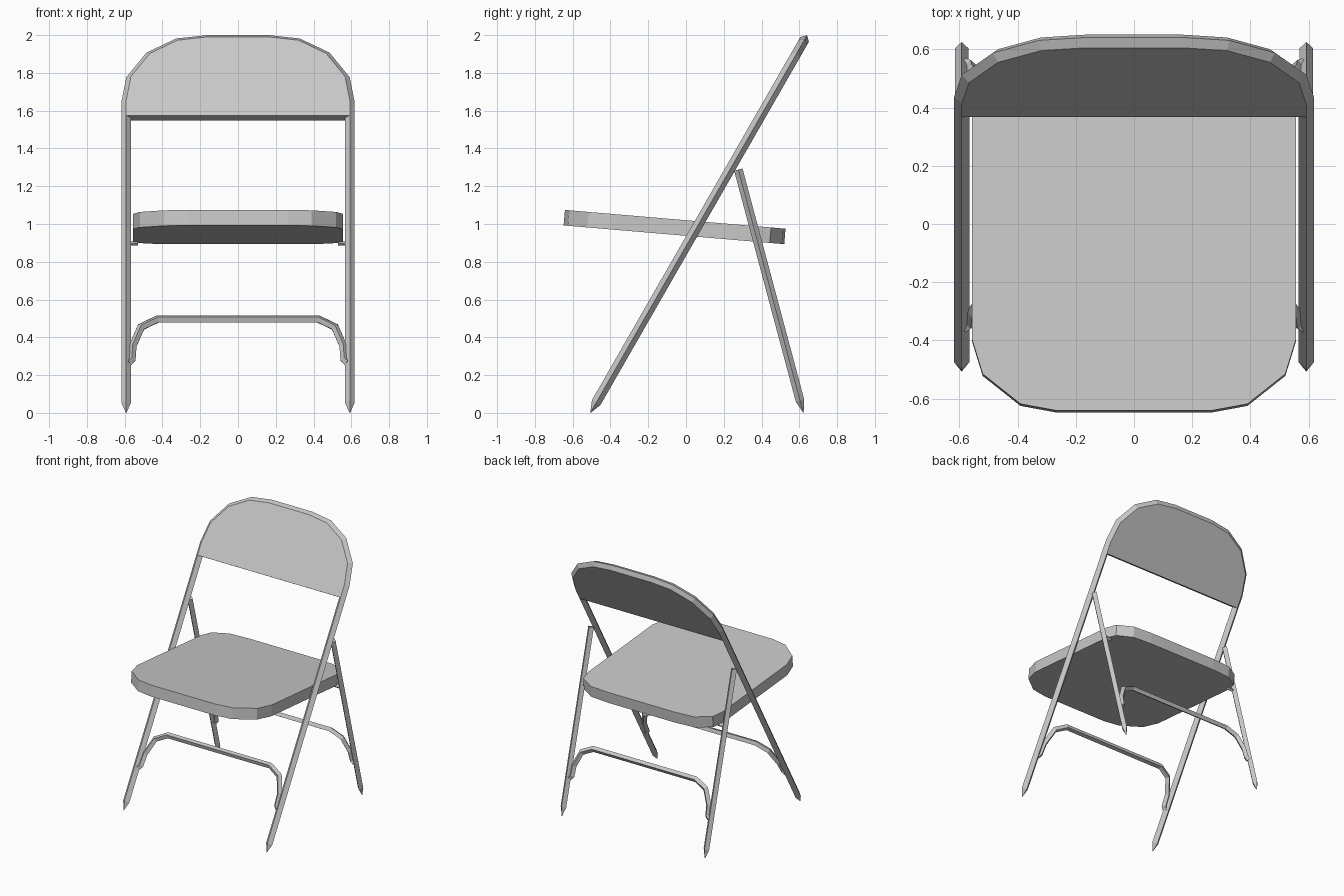
import bpy
import bmesh
from mathutils import Vector

cube = bpy.data.objects.get("Cube")
if cube:
    bpy.data.objects.remove(cube)

grey = bpy.data.materials.new("grey_painted_steel")
grey.use_nodes = True
COLOUR = (0.58, 0.58, 0.58, 1)
grey.diffuse_color = COLOUR
grey.node_tree.nodes["Principled BSDF"].inputs["Base Color"].default_value = COLOUR

X = Vector((1, 0, 0))


def finish(name, bm):
    bmesh.ops.recalc_face_normals(bm, faces=bm.faces)
    mesh = bpy.data.meshes.new(name)
    bm.to_mesh(mesh)
    bm.free()
    mesh.materials.append(grey)
    obj = bpy.data.objects.new(name, mesh)
    bpy.context.collection.objects.link(obj)
    return obj


def tube(name, path, normal, radius, tip_start=False, tip_end=False):
    """Sweep a diamond section along a path lying in one plane."""
    bm = bmesh.new()
    rings = []
    last = len(path) - 1
    for i, p in enumerate(path):
        before = (p - path[i - 1]).normalized() if i else None
        after = (path[i + 1] - p).normalized() if i < last else None
        # a pointed foot keeps the direction of the straight leg
        if tip_start and i < 2:
            before = after = (path[2] - path[1]).normalized()
        if tip_end and i > last - 2:
            before = after = (path[last - 1] - path[last - 2]).normalized()
        before, after = before or after, after or before
        tangent = (before + after).normalized()
        side = tangent.cross(normal) * (radius / tangent.dot(before))
        size = 1
        if (tip_start and i == 0) or (tip_end and i == last):
            size = 0.04
        rings.append([bm.verts.new(p + o * size) for o in
                      (normal * radius, side, -normal * radius, -side)])
    for a, b in zip(rings, rings[1:]):
        for k in range(4):
            j = (k + 1) % 4
            bm.faces.new((a[k], a[j], b[j], b[k]))
    bm.faces.new(rings[0])
    bm.faces.new(rings[-1])
    return finish(name, bm)


def slab(name, outline, offset):
    """Extrude a flat outline by an offset vector."""
    bm = bmesh.new()
    face = bm.faces.new([bm.verts.new(p) for p in outline])
    out = bmesh.ops.extrude_face_region(bm, geom=[face], use_keep_orig=True)
    moved = [v for v in out["geom"] if isinstance(v, bmesh.types.BMVert)]
    bmesh.ops.translate(bm, verts=moved, vec=offset)
    return finish(name, bm)


def mirrored(points):
    """Append the points mirrored across x, in reverse order."""
    return points + [Vector((-p.x, p.y, p.z)) for p in reversed(points)]


def front_plane(x, z):
    return Vector((x, 0.628 + (z - 1.977) * 0.574, z))


def rear_plane(x, z):
    return Vector((x, 0.277 - (z - 1.288) * 0.267, z))


front_normal = Vector((0, 1, -0.574)).normalized()
rear_normal = Vector((0, 1, 0.267)).normalized()
LEG_X = 0.592
R = 0.026

# Main frame: front legs and arched back in one tube
arch = [front_plane(x, z) for x, z in
        ((LEG_X, 1.642), (0.567, 1.768), (0.467, 1.89), (0.32, 1.96), (0.165, 1.977))]
foot = [Vector((LEG_X, -0.506, 0)), front_plane(LEG_X, 0.055)]
tube("main_frame", mirrored(foot + arch), front_normal, R, True, True)

# Backrest panel filling the arch
panel = [p - front_normal * R for p in mirrored([front_plane(LEG_X, 1.562)] + arch)]
slab("backrest_panel", panel, front_normal * (2 * R))

# Seat: rounded slab sloping down to the rear
seat_half = ((0.28, 0.527), (0.43, 0.515), (0.535, 0.45), (0.557, 0.36),
             (0.557, -0.395), (0.52, -0.515), (0.39, -0.618), (0.265, -0.641))
seat_top = mirrored([Vector((x, y, 1.02 - 0.085 * y)) for x, y in seat_half])
slab("seat", seat_top, Vector((0, -0.007, -0.082)))

# Rear legs and seat pivots
for label, s in (("left", 1), ("right", -1)):
    leg = [Vector((s * LEG_X, 0.622, 0)), rear_plane(s * LEG_X, 0.065),
           rear_plane(s * LEG_X, 1.288)]
    tube(label + "_rear_leg", leg, rear_normal, 0.023, True)
    pivot = [Vector((s * x, 0.38, 0.898)) for x in (0.53, 0.585)]
    tube(label + "_seat_pivot", pivot, Vector((0, 0, 1)), 0.013)

# Bent cross braces between each pair of legs
brace_half = ((0.58, 0.265), (0.562, 0.285), (0.557, 0.355), (0.513, 0.455), (0.425, 0.497))
for name, plane, normal in (("front_brace", front_plane, front_normal),
                            ("rear_brace", rear_plane, rear_normal)):
    tube(name, mirrored([plane(x, z) for x, z in brace_half]), normal, 0.02)
